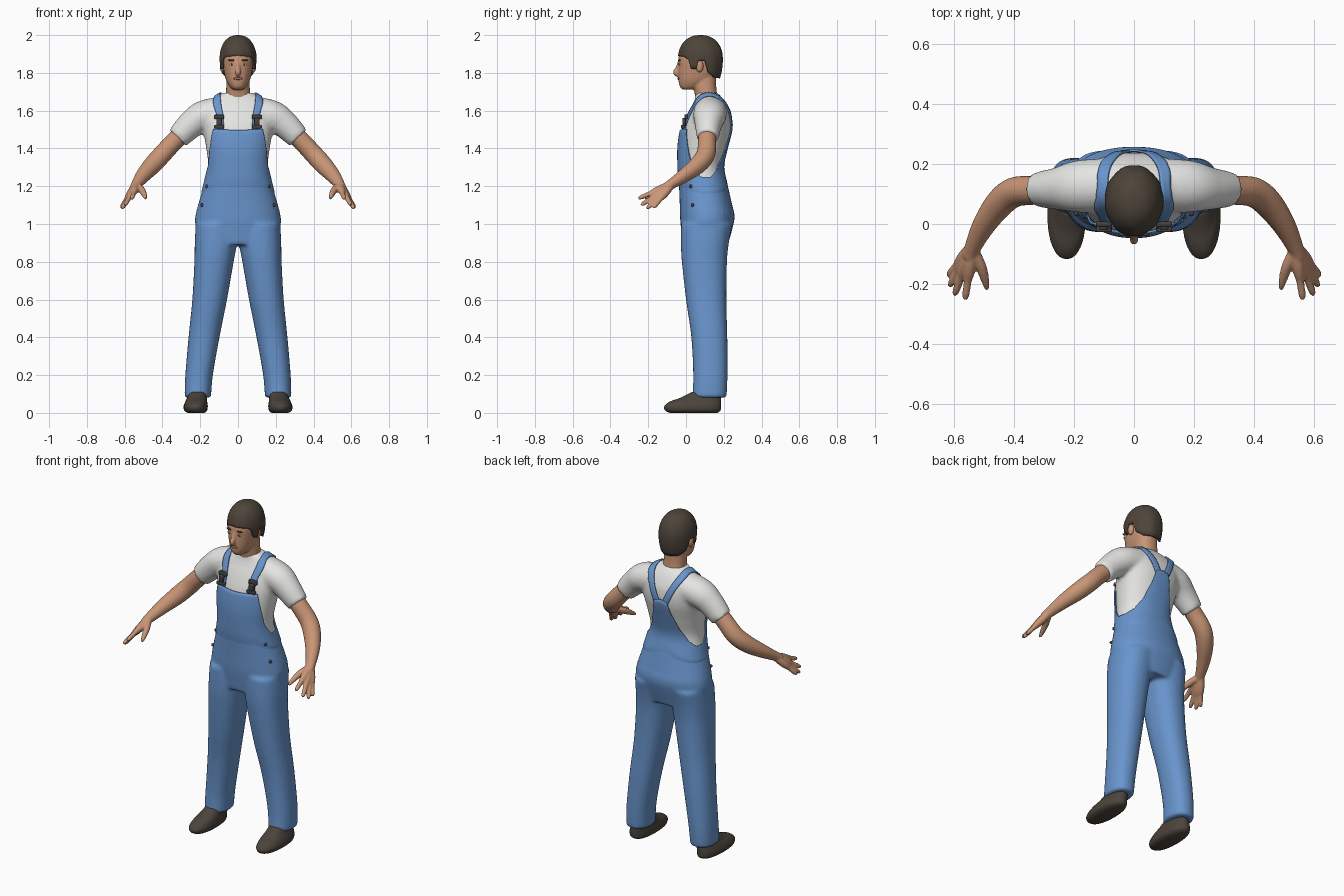
import bpy, bmesh, math
from mathutils import Vector

if "Cube" in bpy.data.objects:
    bpy.data.objects.remove(bpy.data.objects["Cube"])


def material(name, r, g, b):
    m = bpy.data.materials.new(name)
    m.use_nodes = True
    m.diffuse_color = (r, g, b, 1)
    m.node_tree.nodes["Principled BSDF"].inputs["Base Color"].default_value = (r, g, b, 1)
    return m


DENIM = material("denim blue", .14, .30, .61)
SHIRT = material("shirt white", .78, .78, .77)
SKIN = material("skin", .58, .30, .18)
HAIR = material("dark brown hair", .075, .058, .042)
LEATHER = material("shoe brown", .072, .058, .045)
METAL = material("dark buckle", .06, .055, .05)
LIPS = material("lips", .40, .16, .11)
EYE = material("eye white", .6, .56, .52)


def finish(name, bm, mat, voxel=0, smooth=4):
    """Turn a bmesh into a smooth object; a voxel size fuses its parts."""
    bmesh.ops.recalc_face_normals(bm, faces=bm.faces)
    me = bpy.data.meshes.new(name)
    bm.to_mesh(me)
    bm.free()
    me.materials.append(mat)
    me.shade_smooth()
    ob = bpy.data.objects.new(name, me)
    bpy.context.collection.objects.link(ob)
    if voxel:
        r = ob.modifiers.new("fuse", 'REMESH')
        r.mode, r.voxel_size, r.use_smooth_shade = 'VOXEL', voxel, True
        s = ob.modifiers.new("soften", 'SMOOTH')
        s.factor, s.iterations = .5, smooth
    return ob


def resample(rows, steps=6):
    """Catmull-Rom through rows of numbers."""
    rows = [Vector(r) for r in rows]
    out = []
    for i in range(len(rows) - 1):
        p, q = rows[i], rows[i + 1]
        m = (q - rows[max(i - 1, 0)]) / 2
        n = (rows[min(i + 2, len(rows) - 1)] - p) / 2
        for k in range(steps):
            t = k / steps
            out.append(p + m * t + (3 * (q - p) - 2 * m - n) * t**2 + (2 * (p - q) + m + n) * t**3)
    return out + [rows[-1]]


def lookup(rows, key):
    """Linear interpolation on the first column."""
    for a, b in zip(rows, rows[1:]):
        if key <= b[0]:
            t = max(0, (key - a[0]) / (b[0] - a[0]))
            return [p + (q - p) * t for p, q in zip(a, b)]
    return list(rows[-1])


def around(row, ang, off=0):
    """Point on a level oval (z, centre x, half width, front y, back y); angle 0 is the front."""
    z, cx, hx, yf, yb = row
    s, c = math.sin(ang), math.cos(ang)
    curve = lambda v: math.copysign(abs(v) ** .9, v)
    return Vector((cx + (hx + off) * curve(s), (yf + yb) / 2 - ((yb - yf) / 2 + off) * curve(c), z))


def front_y(rows, x, z):
    row = lookup(rows, z)
    return around(row, math.asin(min(1, abs(x) / row[2]) ** (1 / .9))).y


def skin_rings(bm, rings, side=1):
    """Bridge rings of points into a closed tube."""
    vs = [[bm.verts.new((p.x * side, p.y, p.z)) for p in ring] for ring in rings]
    n = len(vs[0])
    for a, b in zip(vs, vs[1:]):
        for i in range(n):
            bm.faces.new((a[i], a[(i + 1) % n], b[(i + 1) % n], b[i]))
    bm.faces.new(vs[0])
    bm.faces.new(vs[-1])


def stack(bm, rows, side=1, off=0, n=40):
    skin_rings(bm, [[around(r, math.tau * i / n, off) for i in range(n)] for r in rows], side)


def limb(bm, rows, side=1, n=20):
    """Tube through rows of x, y, z and two radii."""
    pts, rings = resample(rows), []
    for i, r in enumerate(pts):
        d = (Vector(pts[min(i + 1, len(pts) - 1)][:3]) - Vector(pts[max(i - 1, 0)][:3])).normalized()
        u = d.cross(Vector((0, 1, 0))).normalized()
        v = d.cross(u)
        turn = [math.tau * k / n for k in range(n)]
        rings.append([Vector(r[:3]) + u * r[3] * math.cos(t) + v * r[4] * math.sin(t) for t in turn])
    skin_rings(bm, rings, side)


def sheet(name, fn, nu, nv, mat, thick, closed=False):
    """Grid surface fn(u, v), with u and v from 0 to 1."""
    bm = bmesh.new()
    vs = [[bm.verts.new(fn(i / nu, j / nv)) for j in range(nv + 1)] for i in range(nu + (not closed))]
    for i in range(nu):
        a, b = vs[i], vs[(i + 1) % len(vs)]
        for j in range(nv):
            bm.faces.new((a[j], b[j], b[j + 1], a[j + 1]))
    bmesh.ops.remove_doubles(bm, verts=bm.verts, dist=.0001)
    ob = finish(name, bm, mat)
    return ob, lambda: setattr(ob.modifiers.new("cloth", 'SOLIDIFY'), "thickness", thick)


def solid(name, loc, size, mat, box=False):
    bm = bmesh.new()
    if box:
        bmesh.ops.create_cube(bm, size=2)
        bmesh.ops.bevel(bm, geom=bm.edges[:], offset=.2, segments=1, affect='EDGES')
    else:
        bmesh.ops.create_uvsphere(bm, u_segments=16, v_segments=10, radius=1)
    bmesh.ops.scale(bm, vec=size, verts=bm.verts)
    bmesh.ops.translate(bm, vec=loc, verts=bm.verts)
    return finish(name, bm, mat)


# Torso profile shared by shirt, hips and bib
BODY = resample([(.89, 0, .19, -.01, .215), (1, 0, .22, -.022, .245), (1.05, 0, .217, -.025, .25),
                 (1.1, 0, .205, -.026, .238), (1.2, 0, .176, -.03, .215), (1.3, 0, .158, -.035, .192),
                 (1.4, 0, .168, -.036, .212), (1.5, 0, .185, -.022, .236), (1.58, 0, .195, .008, .234),
                 (1.63, 0, .18, .034, .215), (1.67, 0, .125, .05, .19), (1.695, 0, .078, .052, .165)])

# Shirt with sleeves
bm = bmesh.new()
stack(bm, [r for r in BODY if r[0] > 1.14])
for s in (1, -1):
    limb(bm, [(.06, .13, 1.595, .085, .09), (.18, .125, 1.573, .082, .088),
              (.25, .118, 1.525, .074, .072), (.32, .115, 1.455, .062, .058)], s)
shirt = finish("shirt", bm, SHIRT, .011, 5)

# Trousers: hips and two legs
bm = bmesh.new()
stack(bm, [r for r in BODY if r[0] < 1.225], off=.007)
LEG = resample([(.08, .213, .07, .033, .215), (.2, .206, .073, .038, .22), (.4, .18, .082, .028, .219),
                (.6, .15, .092, 0, .214), (.8, .127, .104, -.022, .217), (.9, .117, .112, -.027, .227),
                (1, .112, .112, -.026, .245)])
for s in (1, -1):
    stack(bm, LEG, s)
finish("trousers", bm, DENIM, .011, 5)

# Bib and back panel with a shaped upper edge
EDGE = [(0, 1.497), (40, 1.503), (45, 1.47), (56, 1.4), (70, 1.31), (88, 1.25), (110, 1.25),
        (130, 1.28), (150, 1.35), (163, 1.44), (170, 1.52), (180, 1.53)]


def bib_point(u, v):
    ang = math.tau * u
    top = lookup(EDGE, math.degrees(min(ang, math.tau - ang)))[1]
    return around(lookup(BODY, 1.15 + (top - 1.15) * v), ang, .003 + .007 * min(1, v * 4))


sheet("bib", bib_point, 144, 20, DENIM, .007, True)[1]()

# Shoulder straps laid over the shirt
PATH = resample([(.1, -.035, 1.5), (.1, -.005, 1.57), (.113, .04, 1.65), (.11, .12, 1.695),
                 (.1, .19, 1.67), (.068, .235, 1.6), (.022, .245, 1.5)])
for s, side in ((1, "left"), (-1, "right")):
    def strap_point(u, v):
        p = PATH[round(u * (len(PATH) - 1))]
        return Vector((s * (p.x + (v - .5) * .04), p.y, p.z))
    strap, thicken = sheet(side + "_strap", strap_point, len(PATH) - 1, 4, DENIM, .008)
    wrap = strap.modifiers.new("lay on shirt", 'SHRINKWRAP')
    wrap.target, wrap.offset, wrap.wrap_mode = shirt, .009, 'ABOVE_SURFACE'
    thicken()

    # Buckle and side buttons
    for z, w, h in ((1.515, .026, .009), (1.54, .014, .022), (1.567, .026, .012)):
        y = front_y(BODY, .1, z) - .015
        solid(side + "_buckle", (s * .1, y, z), (w, .009, h), METAL, True)
    for z in (1.1, 1.2):
        p = around(lookup(BODY, z), math.radians(62), .009)
        solid(side + "_button", (s * p.x, p.y, z), (.008, .009, .009), METAL)

    # Arm with palm and fingers fused
    bm = bmesh.new()
    limb(bm, [(.24, .115, 1.53, .05, .05), (.33, .112, 1.445, .049, .048), (.4, .105, 1.37, .05, .05),
              (.45, .065, 1.315, .049, .047), (.5, -.005, 1.26, .04, .037), (.535, -.075, 1.213, .029, .027),
              (.55, -.11, 1.19, .024, .026)], s)
    wrist = Vector((.537, -.075, 1.21))
    for tip in ((.562, -.252, 1.135), (.598, -.237, 1.1), (.614, -.207, 1.082), (.619, -.172, 1.086)):
        way = Vector(tip) - wrist
        limb(bm, [(*(wrist + way * t), r, r) for t, r in
                  ((0, .02), (.3, .022), (.5, .019), (.65, .0135), (.9, .012), (1, .007))], s, 12)
    limb(bm, [(.535, -.085, 1.205, .018, .018), (.51, -.14, 1.18, .019, .018),
              (.496, -.185, 1.155, .014, .014), (.489, -.217, 1.135, .008, .008)], s, 12)
    finish(side + "_arm", bm, SKIN, .005, 3)

    # Shoe
    bm = bmesh.new()
    stack(bm, resample([(0, .222, .045, -.085, .165), (.012, .224, .06, -.11, .182), (.035, .224, .064, -.115, .186),
                        (.06, .221, .058, -.085, .186), (.08, .217, .052, -.03, .184),
                        (.11, .213, .046, .03, .18)]), s)
    finish(side + "_shoe", bm, LEATHER)

# Head, neck, nose and ears
HEAD = resample([(1.712, 0, .025, -.018, .05), (1.728, 0, .044, -.033, .1), (1.765, 0, .064, -.04, .15),
                 (1.82, 0, .077, -.041, .175), (1.88, 0, .083, -.04, .18), (1.93, 0, .078, -.02, .172),
                 (1.97, 0, .05, .02, .14)])
bm = bmesh.new()
stack(bm, HEAD)
stack(bm, resample([(1.62, 0, .08, .06, .17), (1.68, 0, .066, .048, .165), (1.73, 0, .062, .038, .16),
                    (1.8, 0, .06, .03, .16)]))
limb(bm, [(0, -.036, 1.855, .009, .009), (0, -.045, 1.825, .012, .011), (0, -.052, 1.803, .014, .017),
          (0, -.038, 1.79, .01, .015)])
finish("head", bm, SKIN, .005, 3)

# Face details
for s, side in ((1, "left"), (-1, "right")):
    solid(side + "_ear", (s * .083, .072, 1.835), (.013, .02, .032), SKIN)
    for part, z, size, mat in (("eye", 1.846, (.014, .004, .006), EYE), ("iris", 1.846, (.006, .006, .006), HAIR),
                               ("eyebrow", 1.867, (.02, .006, .005), HAIR)):
        solid(side + "_" + part, (s * .033, front_y(HEAD, .033, z), z), size, mat)
solid("mouth", (0, front_y(HEAD, 0, 1.77), 1.77), (.024, .005, .007), LIPS)

# Hair cap: fringe, sideburns, ear cut-outs and nape
HAIRLINE = [(0, 1.892), (45, 1.885), (58, 1.87), (64, 1.82), (78, 1.82), (84, 1.862), (102, 1.862),
            (112, 1.80), (135, 1.775), (180, 1.77)]


def hair_point(u, v):
    ang = math.tau * u
    low = lookup(HAIRLINE, math.degrees(min(ang, math.tau - ang)))[1] - 1.875
    start = math.asin(low / (.125 if low > 0 else .19))
    phi = start + (math.pi / 2 - start) * v
    r = math.cos(phi) ** .85 if v < 1 else 0
    z = 1.875 + math.sin(phi) * (.125 if phi > 0 else .19)
    tuft = 1 + .012 * math.sin(ang * 9 + v * 5) * (1 - v)
    return Vector((.098 * r * tuft * math.sin(ang), .077 - .119 * r * tuft * math.cos(ang), z))


sheet("hair", hair_point, 120, 18, HAIR, .012, True)[1]()
